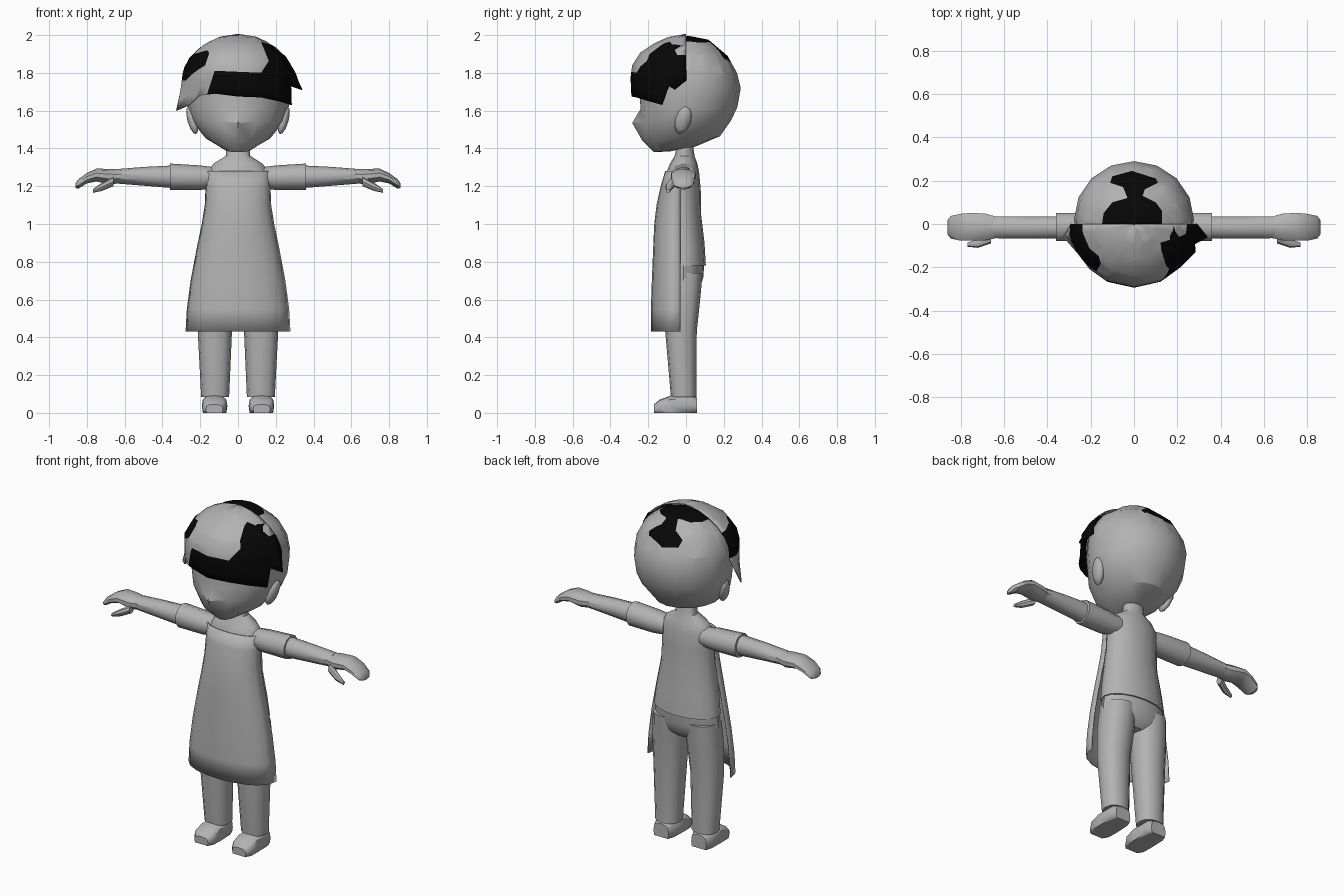
import bpy, bmesh, math
from mathutils import Vector, Matrix

if "Cube" in bpy.data.objects:
    bpy.data.objects.remove(bpy.data.objects["Cube"])


def material(name, value):
    m = bpy.data.materials.new(name)
    m.diffuse_color = (value, value, value, 1)
    m.use_nodes = True
    m.node_tree.nodes["Principled BSDF"].inputs["Base Color"].default_value = m.diffuse_color
    return m


GREY = material("plain_grey", 0.45)
BLACK = material("hair_black", 0.002)


def finish(name, bm, mirror=False, thick=0, angle=40):
    bmesh.ops.recalc_face_normals(bm, faces=bm.faces)
    me = bpy.data.meshes.new(name)
    bm.to_mesh(me)
    bm.free()
    ob = bpy.data.objects.new(name, me)
    bpy.context.collection.objects.link(ob)
    me.materials.append(GREY)
    me.materials.append(BLACK)
    if mirror:
        ob.modifiers.new("mirror", "MIRROR").use_clip = False
    if thick:
        ob.modifiers.new("thickness", "SOLIDIFY").thickness = thick
    bpy.ops.object.select_all(action="DESELECT")
    ob.select_set(True)
    bpy.context.view_layer.objects.active = ob
    bpy.ops.object.shade_smooth_by_angle(angle=math.radians(angle))
    return ob


def bridge(bm, rows, closed=True, caps=True):
    """Skin a list of point rows."""
    vs = [[bm.verts.new(p) for p in r] for r in rows]
    n = len(rows[0])
    for a, b in zip(vs, vs[1:]):
        for i in range(n if closed else n - 1):
            j = (i + 1) % n
            bm.faces.new((a[i], a[j], b[j], b[i]))
    if closed and caps:
        bm.faces.new(vs[0])
        bm.faces.new(vs[-1])
    return vs


def ring(axis, t, a0, a1, b0, b1, n=16, power=1.0):
    """Oval ring at t on the axis, spanning a0..a1 and b0..b1 on the other two."""
    pts = []
    for i in range(n):
        q = 2 * math.pi * i / n
        c, s = math.cos(q), math.sin(q)
        c = math.copysign(abs(c) ** power, c)
        s = math.copysign(abs(s) ** power, s)
        a = (a0 + a1) / 2 + (a1 - a0) / 2 * c
        b = (b0 + b1) / 2 + (b1 - b0) / 2 * s
        pts.append({"x": (t, b, a), "y": (a, t, b), "z": (a, b, t)}[axis])
    return pts


def loft(name, axis, rings, n=16, power=1.0, mirror=False):
    bm = bmesh.new()
    bridge(bm, [ring(axis, *r, n=n, power=power) for r in rings])
    return finish(name, bm, mirror)


def inside(p, poly):
    hit = False
    for (x0, y0), (x1, y1) in zip(poly, poly[1:] + poly[:1]):
        if (y0 > p[1]) != (y1 > p[1]) and p[0] < x0 + (p[1] - y0) / (y1 - y0) * (x1 - x0):
            hit = not hit
    return hit


def paint(bm, polys, k, allowed):
    """Cut outlines into the mesh (x and coordinate k) and blacken the faces inside."""
    for poly in polys:
        for (x0, y0), (x1, y1) in zip(poly, poly[1:] + poly[:1]):
            co, no = Vector((x0, 0, 0)), Vector((y0 - y1, 0, 0))
            co[k], no[k] = y0, x1 - x0
            faces = [f for f in bm.faces if allowed(f.calc_center_median())]
            geom = set(faces)
            for f in faces:
                geom.update(f.edges)
                geom.update(f.verts)
            bmesh.ops.bisect_plane(bm, geom=list(geom), plane_co=co, plane_no=no, dist=1e-5)
    for f in bm.faces:
        c = f.calc_center_median()
        if allowed(c) and any(inside((c.x, c[k]), p) for p in polys):
            f.material_index = 1


# Head: rings tilt from the front (y, z) to the back (y, z)
HEAD = [(-.01, 1.992, .01, 1.997, .01), (-.10, 1.96, .12, 1.975, .13),
        (-.19, 1.90, .22, 1.89, .225), (-.24, 1.82, .27, 1.80, .268),
        (-.25, 1.72, .29, 1.72, .277), (-.24, 1.61, .272, 1.62, .268),
        (-.245, 1.54, .24, 1.55, .245), (-.23, 1.44, .18, 1.465, .17),
        (-.17, 1.38, .05, 1.41, .07), (-.08, 1.385, -.06, 1.39, .01)]
rows = []
for yf, zf, yb, zb, hx in HEAD:
    r = ring("z", 0, -hx, hx, yf, yb)
    rows.append([(x, y, zf + (zb - zf) * (y - yf) / (yb - yf)) for x, y, _ in r])
bm = bmesh.new()
vs = bridge(bm, rows)
vs[6][12].co.y = -.285  # mouth ridge
vs[6][12].co.z = 1.535
CROWN = [(-.15, -.02), (-.14, .05), (-.10, .10), (-.03, .12), (-.05, .17), (-.11, .19),
         (-.10, .22), (-.01, .245), (.10, .21), (.11, .19), (.05, .16), (.04, .13),
         (.10, .10), (.13, .06), (.13, -.02)]
paint(bm, [CROWN], 1, lambda c: c.z > 1.82 and c.y > -.06)
finish("head", bm, angle=28)

# Front hair: shell over the front half with a jagged lower edge
SHAPE = [(2.0, 0.004, .004), (1.985, .10, .09), (1.945, .18, .18), (1.89, .245, .255),
         (1.815, .285, .29), (1.72, .285, .285), (1.6, .28, .28)]


def hair_radius(z):
    for (z0, a0, b0), (z1, a1, b1) in zip(SHAPE, SHAPE[1:]):
        if z >= z1:
            t = (z0 - z) / (z0 - z1)
            return a0 + (a1 - a0) * t, b0 + (b1 - b0) * t
    return SHAPE[-1][1:]


# angle from the front, lower edge height, outward flare
EDGE = [(-90, 1.75, 1), (-80, 1.60, 1.17), (-62, 1.63, 1.02), (-45, 1.68, 1), (-25, 1.69, 1),
        (0, 1.675, 1), (25, 1.67, 1), (48, 1.65, 1.02), (66, 1.63, 1.09), (72, 1.73, 1.02),
        (80, 1.71, 1.2), (90, 1.76, 1)]
rows = []
for u in (0, .05, .15, .3, .5, .7, .85, 1):
    row = []
    for deg, low, flare in EDGE:
        z = 2.0 - (2.0 - low) * u
        hx, hy = hair_radius(z)
        s = 1 + (flare - 1) * u ** 3
        a = math.radians(deg)
        row.append((hx * math.sin(a) * s, -hy * math.cos(a) * s, z))
    rows.append(row)
bm = bmesh.new()
bridge(bm, rows, closed=False)
RIGHT = [(.12, 1.96), (.18, 1.94), (.235, 1.89), (.4, 1.89), (.4, 1.6), (.1, 1.6),
         (-.16, 1.66), (-.16, 1.69), (-.12, 1.81), (.12, 1.80), (.16, 1.86)]
LEFT = [(-.35, 1.76), (-.35, 1.89), (-.25, 1.89), (-.16, 1.915), (-.15, 1.90),
        (-.17, 1.84), (-.23, 1.80), (-.27, 1.76)]
paint(bm, [RIGHT, LEFT], 2, lambda c: True)
finish("front_hair", bm, thick=-.006, angle=28)

# Ears
bm = bmesh.new()
bmesh.ops.create_icosphere(bm, subdivisions=2, radius=1)
bm.transform(Matrix.Translation((.242, -.015, 1.55)) @ Matrix.Rotation(-.3, 4, "X")
             @ Matrix.Rotation(.25, 4, "Y") @ Matrix.Diagonal((.026, .042, .08, 1)))
finish("ear", bm, mirror=True)

# Torso with neck
loft("torso", "z", [(z, -hx, hx, f, b) for z, hx, f, b in [
    (.78, .205, -.13, .105), (.9, .19, -.135, .098), (1.05, .165, -.13, .08),
    (1.18, .16, -.125, .078), (1.27, .165, -.105, .07), (1.32, .13, -.085, .06),
    (1.36, .065, -.06, .045), (1.43, .06, -.045, .035)]])

# Apron: open half shell in front
rows = []
for z, hx, f in [(.43, .272, -.18), (.55, .265, -.18), (.7, .245, -.175), (.87, .213, -.168),
                 (1.0, .186, -.162), (1.1, .170, -.15), (1.2, .166, -.128), (1.28, .164, -.104)]:
    rows.append([(-hx * math.cos(math.pi * i / 10),
                  -.03 + (f + .03) * math.sin(math.pi * i / 10) ** .8, z) for i in range(11)])
bm = bmesh.new()
bridge(bm, rows, closed=False)
finish("apron", bm, thick=-.006)

# Trousers
loft("hips", "z", [(.8, -.195, .195, -.12, .097), (.72, -.205, .205, -.12, .092),
                   (.66, -.20, .20, -.11, .075), (.63, -.15, .15, -.07, .04)])
loft("leg", "z", [(.74, .01, .20, -.11, .088), (.6, .015, .212, -.115, .075),
                  (.43, .032, .213, -.11, .057), (.085, .047, .195, -.08, .055)],
     n=12, power=.85, mirror=True)

# Shoes, flattened on the ground
shoe = loft("shoe", "y", [(.058, .075, .175, -.02, .08), (.02, .06, .19, -.02, .095),
                          (-.08, .056, .192, -.02, .092), (-.14, .06, .19, -.02, .07),
                          (-.17, .08, .17, -.01, .045)], n=12, power=.65, mirror=True)
for v in shoe.data.vertices:
    v.co.z = max(v.co.z, 0)

# Sleeves, arms and hands
loft("sleeve", "x", [(.12, 1.19, 1.30, -.07, .05), (.2, 1.18, 1.31, -.08, .055),
                     (.36, 1.18, 1.32, -.082, .055)], n=10, mirror=True)
loft("arm", "x", [(.34, 1.19, 1.31, -.07, .038), (.5, 1.203, 1.302, -.07, .037),
                  (.65, 1.215, 1.29, -.068, .036)], n=10, mirror=True)
loft("hand", "x", [(.63, 1.215, 1.288, -.066, .034), (.68, 1.21, 1.292, -.078, .05),
                   (.75, 1.225, 1.293, -.08, .055), (.80, 1.215, 1.27, -.08, .05),
                   (.845, 1.187, 1.237, -.07, .04), (.86, 1.19, 1.215, -.05, .02)],
     n=10, mirror=True)
loft("thumb", "x", [(.66, 1.2, 1.25, -.09, -.04), (.72, 1.175, 1.218, -.11, -.07),
                    (.768, 1.165, 1.185, -.105, -.085)], n=8, mirror=True)
